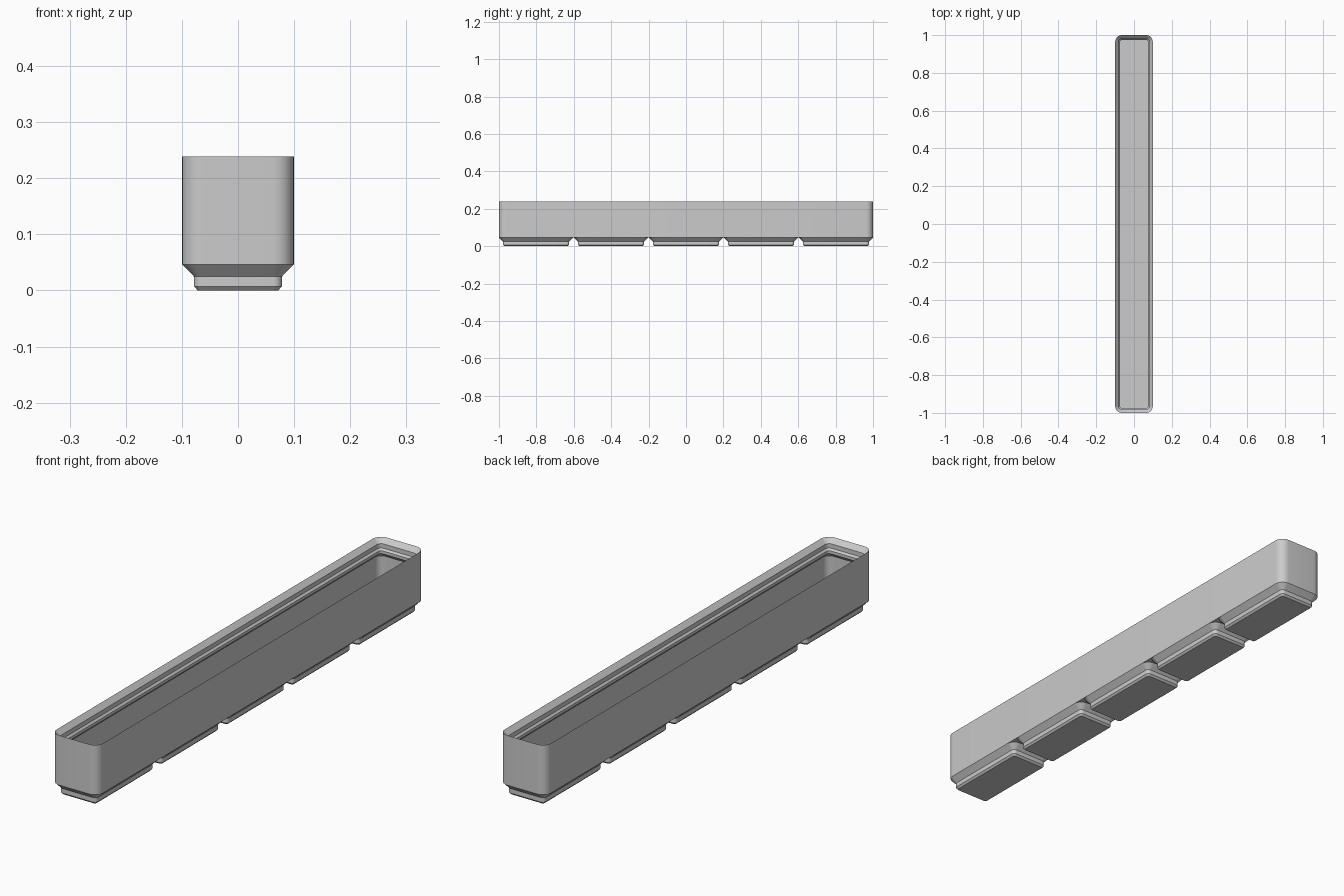
import bpy, bmesh, math

cube = bpy.data.objects.get("Cube")
if cube:
    bpy.data.objects.remove(cube)

WIDTH, LENGTH, RADIUS = 0.199, 2.0, 0.036
FOOT_LENGTH, FOOT_COUNT = 0.396, 5
FOOT_TOP, RIM = 0.0465, 0.2385

grey = bpy.data.materials.new("light grey plastic")
grey.use_nodes = True
colour = (0.6, 0.6, 0.6, 1)
grey.diffuse_color = colour
grey.node_tree.nodes["Principled BSDF"].inputs["Base Color"].default_value = colour


def rounded_ring(bm, width, length, inset, z, steps=8):
    """Rounded rectangle inset evenly from its outline."""
    r = max(RADIUS - inset, 0.004)
    cx, cy = width / 2 - inset - r, length / 2 - inset - r
    ring = []
    for corner, (sx, sy) in enumerate([(1, 1), (-1, 1), (-1, -1), (1, -1)]):
        for i in range(steps + 1):
            a = (corner + i / steps) * math.pi / 2
            ring.append(bm.verts.new((sx * cx + r * math.cos(a), sy * cy + r * math.sin(a), z)))
    return ring


def loft(name, width, length, profile, y=0):
    """Closed solid through a list of (inset, height) rings."""
    bm = bmesh.new()
    rings = [rounded_ring(bm, width, length, inset, z) for inset, z in profile]
    n = len(rings[0])
    for a, b in zip(rings, rings[1:]):
        for i in range(n):
            bm.faces.new((a[i], a[(i + 1) % n], b[(i + 1) % n], b[i]))
    bm.faces.new(rings[0][::-1])
    bm.faces.new(rings[-1])
    mesh = bpy.data.meshes.new(name)
    bm.to_mesh(mesh)
    bm.free()
    mesh.materials.append(grey)
    obj = bpy.data.objects.new(name, mesh)
    obj.location.y = y
    bpy.context.collection.objects.link(obj)
    bpy.ops.object.select_all(action='DESELECT')
    obj.select_set(True)
    bpy.context.view_layer.objects.active = obj
    bpy.ops.object.shade_smooth_by_angle(angle=math.radians(30))


# Open tray: outer wall, stepped stacking lip, inner wall and floor
loft("tray", WIDTH, LENGTH, [
    (0, FOOT_TOP), (0, RIM),
    (0.018, RIM - 0.018), (0.018, RIM - 0.035),
    (0.025, RIM - 0.042), (0.025, RIM - 0.053),
    (0.009, RIM - 0.069), (0.009, 0.067),
])

# Row of chamfered feet
pitch = (LENGTH - FOOT_LENGTH) / (FOOT_COUNT - 1)
for k in range(FOOT_COUNT):
    loft(f"foot_{k + 1}", WIDTH, FOOT_LENGTH,
         [(0.028, 0), (0.021, 0.0075), (0.021, 0.025), (0, FOOT_TOP)],
         (k - (FOOT_COUNT - 1) / 2) * pitch)
